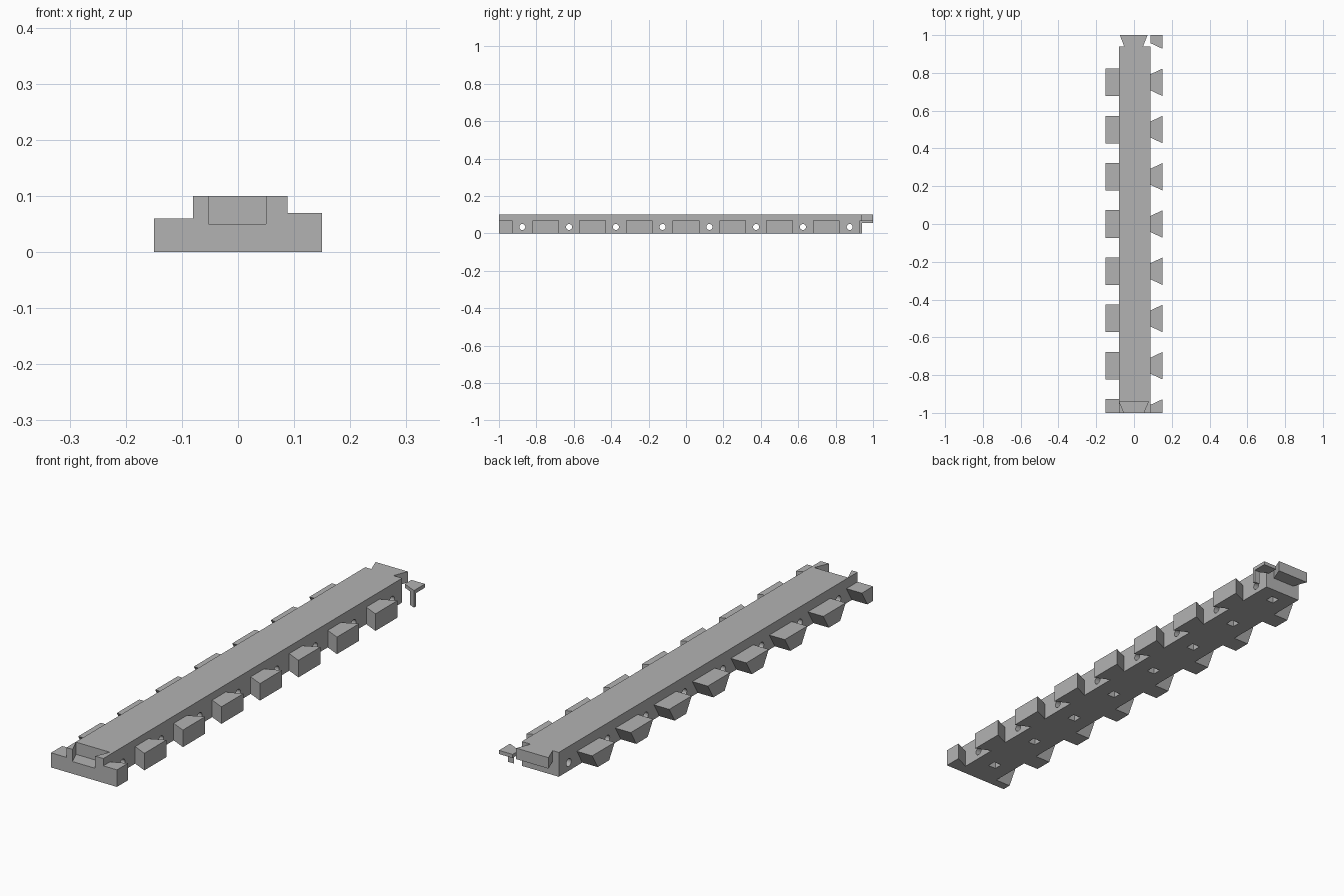
import bpy, bmesh
from mathutils import Vector

if "Cube" in bpy.data.objects:
    bpy.data.objects.remove(bpy.data.objects["Cube"], do_unlink=True)

grey = bpy.data.materials.new("plain_grey")
grey.use_nodes = True
grey.diffuse_color = (0.45, 0.45, 0.45, 1)
grey.node_tree.nodes["Principled BSDF"].inputs["Base Color"].default_value = (0.45, 0.45, 0.45, 1)

BODY_L, BODY_R, EDGE, TOP = -0.08, 0.088, 0.15, 0.10
END = 0.94        # the main bar stops here, the tongue goes on to 1
PITCH = 0.25
HOLES = [-0.875 + PITCH * i for i in range(8)]


def prism(bm, profile, axis, lo, hi):
    """Extrude a 2D profile along x (profile in y, z) or z (profile in x, y)."""
    def place(p, t):
        return Vector((t, *p)) if axis == "x" else Vector((*p, t))
    a = [bm.verts.new(place(p, lo)) for p in profile]
    b = [bm.verts.new(place(p, hi)) for p in profile]
    faces = [bm.faces.new(a), bm.faces.new(b)]
    for i in range(len(a)):
        j = (i + 1) % len(a)
        faces.append(bm.faces.new((a[i], a[j], b[j], b[i])))
    bmesh.ops.recalc_face_normals(bm, faces=faces)


def box(bm, x0, x1, y0, y1, z0, z1):
    prism(bm, [(x0, y0), (x1, y0), (x1, y1), (x0, y1)], "z", z0, z1)


def finish(name, bm):
    mesh = bpy.data.meshes.new(name)
    bm.to_mesh(mesh)
    bm.free()
    mesh.materials.append(grey)
    obj = bpy.data.objects.new(name, mesh)
    bpy.context.collection.objects.link(obj)
    return obj


def cut(target, cutter):
    mod = target.modifiers.new("cut", "BOOLEAN")
    mod.operation = "DIFFERENCE"
    mod.solver = "EXACT"
    mod.object = cutter
    graph = bpy.context.evaluated_depsgraph_get()
    mesh = bpy.data.meshes.new_from_object(target.evaluated_get(graph))
    target.modifiers.clear()
    target.data = mesh
    bpy.data.objects.remove(cutter, do_unlink=True)


# Main bar
bm = bmesh.new()
box(bm, BODY_L, BODY_R, -1, END, 0, TOP)
bar = finish("main_bar", bm)

# Dovetail socket in the front end, and square pockets underneath
bm = bmesh.new()
prism(bm, [(-0.048, -1.01), (0.046, -1.01), (0.076, -END), (-0.078, -END)], "z", 0.05, 0.12)
for y in HOLES:
    box(bm, -0.016, 0.02, y - 0.018, y + 0.018, -0.02, 0.052)
cut(bar, finish("socket_cutter", bm))

# Round cross holes
bm = bmesh.new()
for y in HOLES:
    ring = bmesh.ops.create_circle(bm, segments=24, radius=0.016)["verts"]
    profile = [(y + v.co.x, 0.034 + v.co.y) for v in ring]
    bmesh.ops.delete(bm, geom=ring, context="VERTS")
    prism(bm, profile, "x", -0.2, 0.2)
cut(bar, finish("hole_cutter", bm))

# Dovetail tongue on the back end
bm = bmesh.new()
prism(bm, [(-0.052, END), (0.048, END), (0.072, 1), (-0.075, 1)], "z", 0.055, TOP)
finish("tongue", bm)

# Teeth on the +x side: wider at the outer edge
IN, OUT, HIGH = 0.043, 0.072, 0.07
bm = bmesh.new()
for i in range(-3, 4):
    y = i * PITCH
    prism(bm, [(BODY_R, y - IN), (EDGE, y - OUT), (EDGE, y + OUT), (BODY_R, y + IN)], "z", 0, HIGH)
prism(bm, [(BODY_R, -1), (EDGE, -1), (EDGE, OUT - 1), (BODY_R, IN - 1)], "z", 0, HIGH)
finish("outward_teeth", bm)

# Undercut half tooth at the back end: thin plate with a hanging sliver
bm = bmesh.new()
cross = EDGE - (EDGE - BODY_R) * (END - 1 + OUT) / (OUT - IN)
prism(bm, [(BODY_R, 1 - IN), (cross, END), (EDGE, END), (EDGE, 1), (BODY_R, 1)], "z", 0.055, HIGH)
prism(bm, [(cross, END), (EDGE, 1 - OUT), (EDGE, END)], "z", 0, HIGH)
finish("end_half_tooth", bm)

# Teeth on the -x side: wider at the top
LOW, WIDE, TALL = 0.037, 0.073, 0.06
bm = bmesh.new()
for i in range(-3, 4):
    y = i * PITCH
    prism(bm, [(y - LOW, 0), (y + LOW, 0), (y + WIDE, TALL), (y - WIDE, TALL)], "x", -EDGE, BODY_L)
prism(bm, [(-1, 0), (LOW - 1, 0), (WIDE - 1, TALL), (-1, TALL)], "x", -EDGE, BODY_L)
finish("wedge_teeth", bm)
